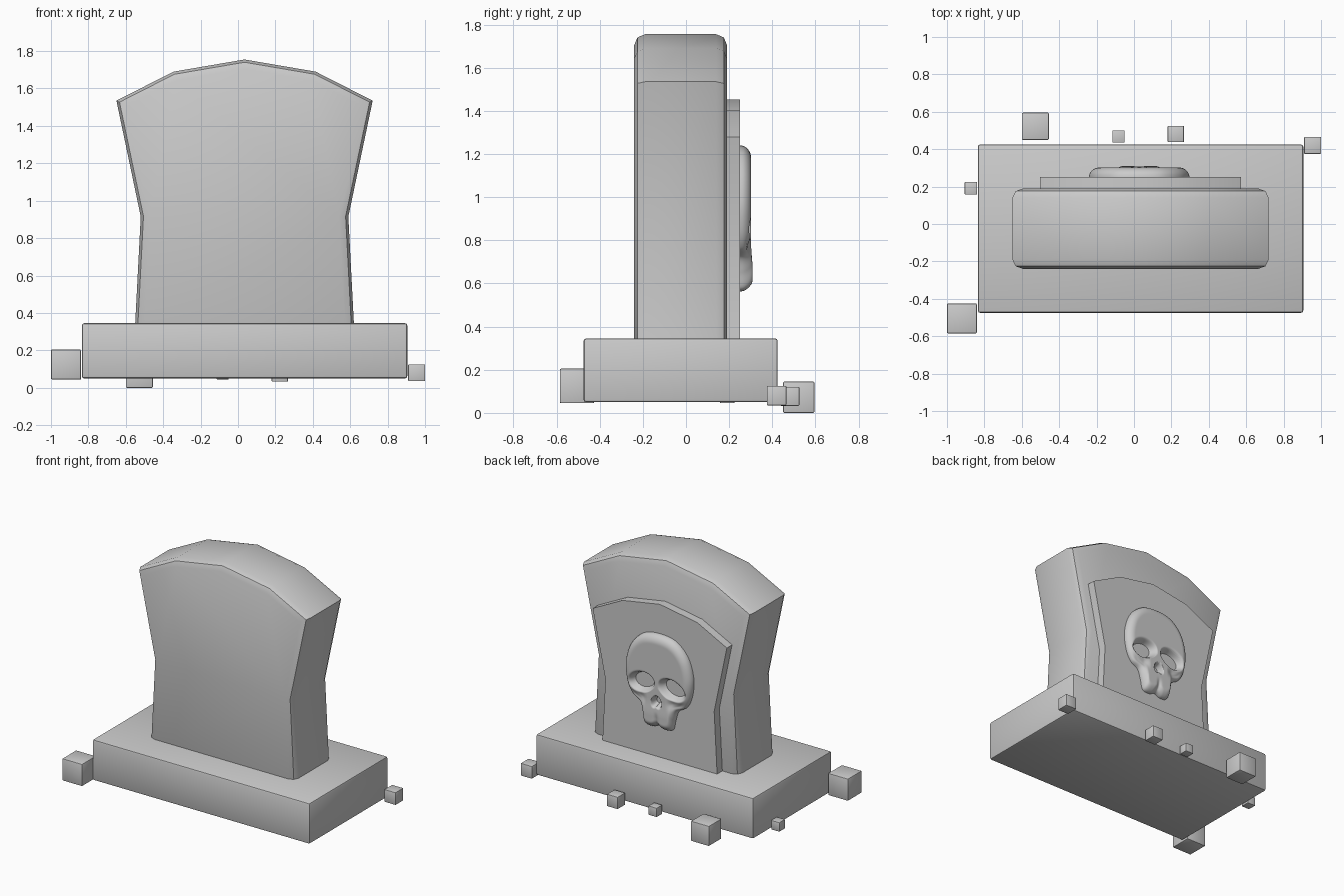
import bpy, bmesh, math
from mathutils import Vector

if "Cube" in bpy.data.objects:
    bpy.data.objects.remove(bpy.data.objects["Cube"])

CX = 0.035  # symmetry line of the stone


def finish(name, bm, angle=35):
    bmesh.ops.recalc_face_normals(bm, faces=bm.faces)
    me = bpy.data.meshes.new(name)
    bm.to_mesh(me)
    bm.free()
    me.polygons.foreach_set("use_smooth", [True] * len(me.polygons))
    me.set_sharp_from_angle(angle=math.radians(angle))
    ob = bpy.data.objects.new(name, me)
    bpy.context.collection.objects.link(ob)
    return ob


def block(name, x0, x1, y0, y1, z0, z1, bevel):
    bm = bmesh.new()
    bmesh.ops.create_cube(bm, size=1)
    for v in bm.verts:
        v.co = Vector(((x0 + x1) / 2 + v.co.x * (x1 - x0),
                       (y0 + y1) / 2 + v.co.y * (y1 - y0),
                       (z0 + z1) / 2 + v.co.z * (z1 - z0)))
    bmesh.ops.bevel(bm, geom=bm.edges[:], offset=bevel, segments=2,
                    profile=0.5, affect='EDGES')
    return finish(name, bm)


def slab(name, pts, y0, y1, bevel=0):
    """Prism from an x-z outline, with optional rounding of both rims."""
    bm = bmesh.new()
    front = bm.faces.new([bm.verts.new((x, y0, z)) for x, z in pts])
    ext = bmesh.ops.extrude_face_region(bm, geom=[front], use_keep_orig=True)
    for v in ext["geom"]:
        if isinstance(v, bmesh.types.BMVert):
            v.co.y = y1
    if bevel:
        rim = [e for e in bm.edges if abs(e.verts[0].co.y - e.verts[1].co.y) < 1e-5]
        bmesh.ops.bevel(bm, geom=rim, offset=bevel, segments=2,
                        profile=0.5, affect='EDGES')
    return finish(name, bm)


# Plinth
block("plinth", -0.835, 0.905, -0.475, 0.425, 0.05, 0.345, 0.012)

# Headstone: waisted sides, faceted arch
half = [(0.585, 0.345), (0.555, 0.915), (0.685, 1.535), (0.38, 1.69)]
low = [(0.588, 0.28)] + half[1:]


def outline(h, top, k=1.0):
    p = h + [(0, top)] + [(-x, z) for x, z in reversed(h)]
    return [(CX + x * k, 0.345 + (z - 0.345) * k) for x, z in p]


slab("headstone", outline(low, 1.755), -0.24, 0.19, 0.05)

# Raised panel on the back, same outline scaled down
slab("panel", outline(half, 1.755, 0.785), 0.17, 0.25)

# Skull relief: polar height field inside a mirrored smooth outline
SX, SZ = 0.028, 0.86
prof = [(0, 1.24), (0.13, 1.215), (0.225, 1.12), (0.267, 0.98), (0.255, 0.85),
        (0.215, 0.765), (0.15, 0.72), (0.125, 0.65), (0.105, 0.575),
        (0.05, 0.563), (0, 0.58)]
loop = [Vector(p) for p in prof] + [Vector((-x, z)) for x, z in prof[-2:0:-1]]


def catmull(pts, n):
    out, c = [], len(pts)
    for i in range(c):
        a, b, d, e = (pts[(i + k) % c] for k in (-1, 0, 1, 2))
        for s in range(n):
            t = s / n
            out.append(0.5 * (2 * b + (d - a) * t + (2 * a - 5 * b + 4 * d - e) * t * t
                              + (3 * b - a - 3 * d + e) * t ** 3))
    return out


def smooth(a, b, t):
    t = min(max((t - a) / (b - a), 0), 1)
    return t * t * (3 - 2 * t)


def hole(x, z, cx, cz, a, b, tilt):
    dx, dz = x - cx, z - cz
    c, s = math.cos(tilt), math.sin(tilt)
    return math.hypot((dx * c + dz * s) / a, (dz * c - dx * s) / b)


def height(x, z, d):
    e = 1 - min(d / 0.06, 1)
    h = 0.052 * math.sqrt(max(0, 1 - e * e))
    h += 0.007 * smooth(0.78, 0.66, z) * smooth(0, 0.05, d)           # jaw bulge
    h -= 0.016 * math.exp(-((z - 0.77) / 0.035) ** 2) * smooth(0.07, 0.13, abs(x)) * smooth(0, 0.04, d)
    h -= 0.010 * math.exp(-(x / 0.015) ** 2) * smooth(0.70, 0.62, z) * smooth(0, 0.03, d)
    eye = hole(abs(x), z, 0.122, 0.88, 0.085, 0.058, -0.25)
    nose = hole(abs(x), z, 0.010, 0.765, 0.024, 0.036, 0.3)
    m = smooth(0.75, 1.35, eye) * smooth(0.5, 1.35, nose)
    return -0.012 + (h + 0.012) * m


ring = catmull(loop, 9)
bm = bmesh.new()
N = 56
center = bm.verts.new((SX, 0.25 + height(0, SZ, 0.2), SZ))
prev = None
for i in range(1, N + 1):
    t = 1 - (1 - i / N) ** 1.25
    row = []
    for p in ring:
        x, z = p.x * t, SZ + (p.y - SZ) * t
        d = (1 - t) * math.hypot(p.x, p.y - SZ)
        row.append(bm.verts.new((SX + x, 0.25 + height(x, z, d), z)))
    n = len(row)
    for j in range(n):
        k = (j + 1) % n
        if prev:
            bm.faces.new((prev[j], row[j], row[k], prev[k]))
        else:
            bm.faces.new((center, row[j], row[k]))
    prev = row
# Rim wall down into the panel
back = [bm.verts.new((v.co.x, 0.235, v.co.z)) for v in prev]
for j in range(len(back)):
    k = (j + 1) % len(back)
    bm.faces.new((prev[j], back[j], back[k], prev[k]))
bm.faces.new(back)
finish("skull_relief", bm, 70)

# Loose stone cubes around the plinth: min x, min y, min z, size
cubes = [(-0.60, 0.45, 0.0, 0.145), (-0.115, 0.435, 0.045, 0.065),
         (0.18, 0.438, 0.033, 0.087), (0.91, 0.375, 0.035, 0.09),
         (-0.905, 0.158, 0.045, 0.066), (-1.0, -0.585, 0.045, 0.16)]
for i, (x, y, z, s) in enumerate(cubes):
    block(f"stone_cube_{i + 1}", x, x + s, y, y + s, z, z + s, s * 0.04)
